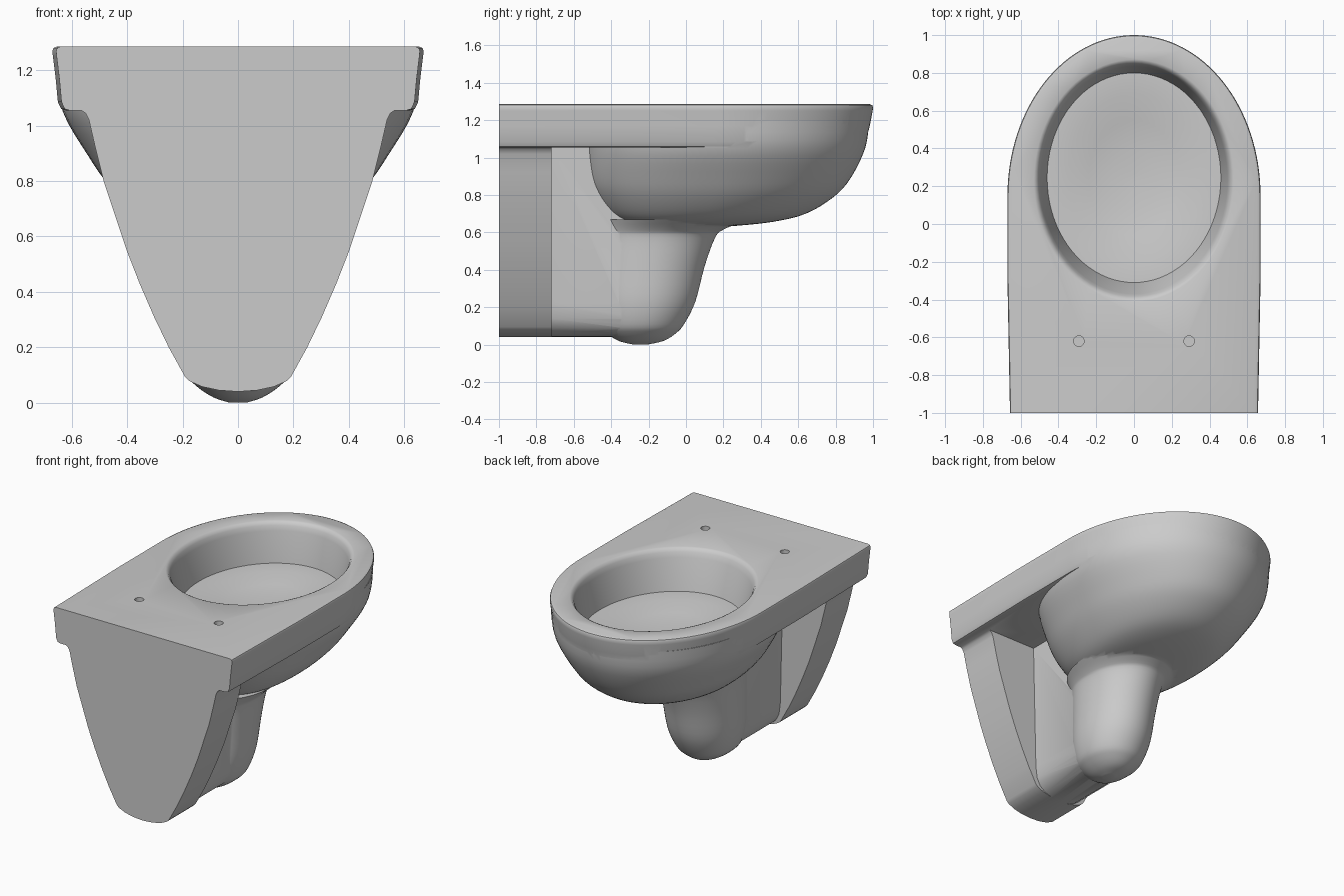
import bpy, bmesh, math
from mathutils import Vector

if "Cube" in bpy.data.objects:
    bpy.data.objects.remove(bpy.data.objects["Cube"], do_unlink=True)

ceramic = bpy.data.materials.new("grey_ceramic")
ceramic.use_nodes = True
ceramic.diffuse_color = (0.6, 0.6, 0.6, 1)
ceramic.node_tree.nodes["Principled BSDF"].inputs["Base Color"].default_value = (0.6, 0.6, 0.6, 1)


def loft(name, rings):
    """Closed solid through a list of rings with equal point counts."""
    bm = bmesh.new()
    loops = [[bm.verts.new(p) for p in ring] for ring in rings]
    n = len(loops[0])
    for a, b in zip(loops, loops[1:]):
        for i in range(n):
            j = (i + 1) % n
            bm.faces.new((a[i], a[j], b[j], b[i]))
    bm.faces.new(loops[0])
    bm.faces.new(loops[-1])
    bmesh.ops.recalc_face_normals(bm, faces=bm.faces)
    mesh = bpy.data.meshes.new(name)
    bm.to_mesh(mesh)
    bm.free()
    mesh.materials.append(ceramic)
    obj = bpy.data.objects.new(name, mesh)
    bpy.context.collection.objects.link(obj)
    return obj


def oval(z, w, front, rear, rear_power=2.0, x0=0.0, n=80):
    """Oval ring; a higher rear power makes its -y half squarer."""
    yc, h = (front + rear) / 2, (front - rear) / 2
    ring = []
    for i in range(n):
        a = 2 * math.pi * i / n
        c, s = math.cos(a), math.sin(a)
        e = 2 / (rear_power if s < 0 else 2.0)
        ring.append((x0 + w * math.copysign(abs(c) ** e, c),
                     yc + h * math.copysign(abs(s) ** e, s), z))
    return ring


def slab_ring(z, w, front, n=64):
    """Straight sides from the wall, closed by a half ellipse."""
    yc = 0.15
    arc = [(w * math.cos(math.pi * i / n), yc + (front - yc) * math.sin(math.pi * i / n), z)
           for i in range(n + 1)]
    return [(-w, -0.3, z), (-0.98 * w, -1, z), (0.98 * w, -1, z), (w, -0.3, z)] + arc


def refine(keys, steps=4):
    """Catmull-Rom interpolation between section keys."""
    k = [Vector(v) for v in keys]
    out = []
    for i in range(len(k) - 1):
        a, b, c, d = k[max(i - 1, 0)], k[i], k[i + 1], k[min(i + 2, len(k) - 1)]
        for s in range(steps):
            t = s / steps
            out.append(b + (c - a) * (t / 2) + (a * 2 - b * 5 + c * 4 - d) * (t * t / 2)
                       + (b * 3 - a - c * 3 + d) * (t ** 3 / 2))
    return out + [k[-1]]


def prism(name, half, y0, y1):
    """Mirrored half profile in x and z, extruded along y."""
    profile = half + [(-x, z) for x, z in reversed(half) if x > 0]
    return loft(name, [[(x, y, z) for x, z in profile] for y in (y0, y1)])


def combine(target, other, operation):
    mod = target.modifiers.new(operation.lower(), "BOOLEAN")
    mod.object, mod.operation, mod.solver = other, operation, "EXACT"
    bpy.context.view_layer.objects.active = target
    bpy.ops.object.modifier_apply(modifier=mod.name)
    bpy.data.objects.remove(other, do_unlink=True)


# Seat deck: z, half width, front
deck = [(1.055, .62, .93), (1.06, .638, .945), (1.085, .65, .96), (1.17, .658, .983),
        (1.25, .668, .998), (1.27, .67, 1.0), (1.28, .666, .996), (1.286, .652, .982)]
body = loft("toilet_body", [slab_ring(*k) for k in deck])

# Bowl shell: z, half width, front, rear
shell = [(1.2, .65, .98, -.54), (1.05, .632, .958, -.54), (.89, .54, .88, -.525),
         (.79, .47, .79, -.49), (.7, .38, .64, -.43), (.655, .3, .455, -.36),
         (.632, .2, .23, -.28)]
bowl = loft("bowl_shell", [oval(*k, rear_power=2.4) for k in refine(shell)])

# Rounded trap column under the bowl
trap = [(0, .03, -.21, -.28), (.02, .09, -.12, -.36), (.06, .15, -.055, -.42),
        (.11, .19, -.01, -.45), (.23, .22, .05, -.47), (.42, .23, .1, -.47),
        (.57, .24, .155, -.47), (.615, .26, .2, -.47), (.67, .32, .33, -.47)]
column = loft("trap_column", [oval(*k, rear_power=2.3) for k in refine(trap)])

# Web joining the column to the wall plate
web = prism("rear_web", [(0, .04), (.06, .044), (.11, .058), (.155, .09), (.18, .14),
                         (.19, .22), (.21, 1.1)], -.8, -.25)

# Tapered wall plate
plate = prism("wall_plate", [(0, .04), (.07, .045), (.13, .058), (.175, .078), (.192, .095),
                             (.25, .2), (.303, .31), (.355, .43), (.402, .55), (.445, .68),
                             (.485, .8), (.515, .92), (.538, 1.02), (.55, 1.045),
                             (.57, 1.058), (.57, 1.1)], -1, -.72)

for part in (bowl, column, web, plate):
    combine(body, part, "UNION")

# Basin hollow with a rounded lip and a shallow dished floor
hollow = [(1.32, .53, .87, -.41), (1.286, .53, .87, -.41), (1.28, .516, .857, -.397),
          (1.262, .504, .845, -.384), (1.23, .495, .835, -.37), (1.03, .46, .8, -.31),
          (1.028, .35, .69, -.2), (1.0, .24, .55, -.06), (.985, .12, .4, .09),
          (.98, .02, .265, .225)]
combine(body, loft("basin_cutter", [oval(*k) for k in hollow]), "DIFFERENCE")

# Hinge bolt holes
for side in (-1, 1):
    hole = loft("hole_cutter", [oval(z, .028, -.592, -.648, x0=side * .292, n=24)
                                for z in (1.14, 1.32)])
    combine(body, hole, "DIFFERENCE")

bpy.ops.object.select_all(action="DESELECT")
body.select_set(True)
bpy.context.view_layer.objects.active = body
bpy.ops.object.shade_smooth_by_angle(angle=math.radians(35))
